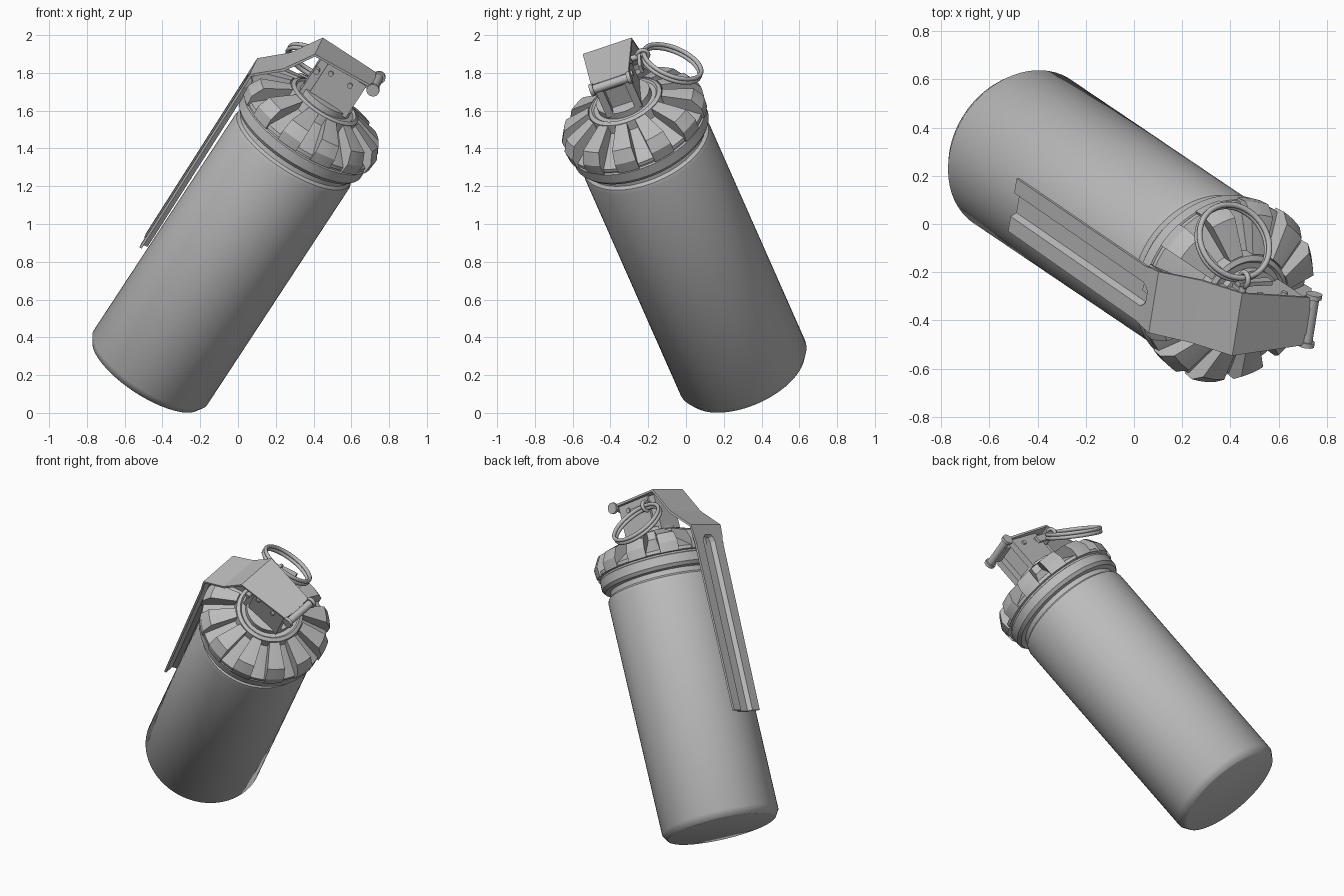
import bpy, bmesh, math
from mathutils import Matrix, Vector

if "Cube" in bpy.data.objects:
    bpy.data.objects.remove(bpy.data.objects["Cube"])

# Tilted frame: u = lever side, v = across the lever, a = canister axis
a = Vector((0.514, -0.347, 0.784)).normalized()
u = Vector((-0.845, -0.045, 0.534))
u = (u - a * u.dot(a)).normalized()
v = a.cross(u)
base = Vector((-0.486, 0.316, 0.205))
FRAME = Matrix.Translation(base) @ Matrix((u, v, a)).transposed().to_4x4()

grey = bpy.data.materials.new("grey_metal")
grey.diffuse_color = (0.5, 0.5, 0.5, 1)
grey.use_nodes = True
grey.node_tree.nodes["Principled BSDF"].inputs["Base Color"].default_value = grey.diffuse_color


def finish(bm, name, smooth=35, world=None):
    bmesh.ops.recalc_face_normals(bm, faces=bm.faces)
    me = bpy.data.meshes.new(name)
    bm.to_mesh(me)
    bm.free()
    ob = bpy.data.objects.new(name, me)
    bpy.context.collection.objects.link(ob)
    ob.matrix_world = world or FRAME
    me.materials.append(grey)
    bpy.ops.object.select_all(action='DESELECT')
    ob.select_set(True)
    bpy.context.view_layer.objects.active = ob
    if smooth:
        bpy.ops.object.shade_smooth_by_angle(angle=math.radians(smooth))
    return ob


def lathe(name, profile, n=64):
    """Closed turned part from (radius, height) pairs."""
    bm = bmesh.new()
    rings = [[bm.verts.new((r * math.cos(2 * math.pi * i / n), r * math.sin(2 * math.pi * i / n), h))
              for i in range(n)] for r, h in profile]
    for p, q in zip(rings, rings[1:]):
        for i in range(n):
            j = (i + 1) % n
            bm.faces.new((p[i], p[j], q[j], q[i]))
    bm.faces.new(rings[0])
    bm.faces.new(rings[-1])
    return finish(bm, name)


def box(name, lo, hi):
    bm = bmesh.new()
    bmesh.ops.create_cube(bm, size=1)
    for w in bm.verts:
        w.co = [(l + h) / 2 + c * (h - l) for l, h, c in zip(lo, hi, w.co)]
    return finish(bm, name, 0)


def rod(name, uu, tt, v0, v1, r):
    """Round rod running across the lever."""
    bm = bmesh.new()
    m = Matrix.Translation((uu, (v0 + v1) / 2, tt)) @ Matrix.Rotation(math.pi / 2, 4, 'X')
    bmesh.ops.create_cone(bm, cap_ends=True, segments=16, radius1=r, radius2=r, depth=abs(v1 - v0), matrix=m)
    return finish(bm, name)


def torus(name, world, big, small, n=48, k=10):
    bm = bmesh.new()
    g = [[bm.verts.new(((big + small * math.cos(2 * math.pi * j / k)) * math.cos(2 * math.pi * i / n),
                        (big + small * math.cos(2 * math.pi * j / k)) * math.sin(2 * math.pi * i / n),
                        small * math.sin(2 * math.pi * j / k))) for j in range(k)] for i in range(n)]
    for i in range(n):
        for j in range(k):
            bm.faces.new((g[i][j], g[(i + 1) % n][j], g[(i + 1) % n][(j + 1) % k], g[i][(j + 1) % k]))
    return finish(bm, name, 60, world)


# Canister with chamfered foot and rolled shoulder
lathe("canister", [(0.325, 0), (0.335, 0.005), (0.36, 0.045), (0.36, 1.5), (0.354, 1.522),
                   (0.338, 1.535), (0.335, 1.56), (0.335, 1.6)])
# Collar flange, sloped core and neck
lathe("collar", [(0.33, 1.565), (0.365, 1.57), (0.38, 1.59), (0.38, 1.645), (0.37, 1.65), (0.37, 1.66),
                 (0.385, 1.665), (0.385, 1.685), (0.21, 1.79), (0.205, 1.84), (0.185, 1.85),
                 (0.175, 1.84), (0.15, 1.84), (0.15, 1.875), (0.12, 1.88)])

# Wedge teeth around the collar
bm = bmesh.new()
tooth = [(0.2, 1.66), (0.395, 1.66), (0.4, 1.72), (0.365, 1.785), (0.21, 1.84)]
N, STEPS = 12, 4
for k in range(N):
    mid = math.radians(6 + 15) + 2 * math.pi * k / N
    secs = []
    for s in range(STEPS + 1):
        ang = mid + math.radians(17) * (s / STEPS - 0.5)
        secs.append([bm.verts.new((r * math.cos(ang), r * math.sin(ang), h)) for r, h in tooth])
    for p, q in zip(secs, secs[1:]):
        for i in range(len(tooth)):
            j = (i + 1) % len(tooth)
            bm.faces.new((p[i], p[j], q[j], q[i]))
    bm.faces.new(secs[0])
    bm.faces.new(secs[-1])
finish(bm, "collar_teeth", 25)

# Fuse head: core with two cheeks leaving a slot at the hinge end
box("fuse_head", (-0.085, -0.085, 1.84), (0.145, 0.085, 2.07))
for s in (-1, 1):
    box("head_cheek", (-0.135, min(s * 0.06, s * 0.1), 1.86), (0.1, max(s * 0.06, s * 0.1), 2.075))
    for uu in (0.06, -0.06):
        rod("head_peg", uu, 2.03, s * 0.09, s * 0.112, 0.014)

# Lever: bent plate with a recessed channel down the long strip
# station = (u, t, half width, channel half width, channel depth)
stations = [(-0.15, 2.088, 0.105, 0.05, 0), (0.185, 2.082, 0.138, 0.05, 0), (0.283, 1.915, 0.138, 0.05, 0),
            (0.413, 1.79, 0.135, 0.03, 0), (0.412, 1.735, 0.13, 0.025, 0), (0.412, 1.72, 0.128, 0.042, 0.026),
            (0.411, 1.69, 0.122, 0.055, 0.026), (0.398, 0.628, 0.117, 0.055, 0.026)]
bm = bmesh.new()
rows = []
for uu, t, w, c, d in stations:
    inner = c * 0.72
    rows.append([bm.verts.new((uu - dd, vv, t)) for vv, dd in
                 ((-w, 0), (-c, 0), (-inner, d), (inner, d), (c, 0), (w, 0))])
for p, q in zip(rows, rows[1:]):
    for i in range(5):
        bm.faces.new((p[i], p[i + 1], q[i + 1], q[i]))
lever = finish(bm, "lever", 0)
mod = lever.modifiers.new("thickness", 'SOLIDIFY')
mod.thickness = 0.014
mod.offset = 0

# Hinge pin with headed ends
rod("hinge_pin", -0.175, 2.08, -0.105, 0.105, 0.024)
for s in (-1, 1):
    rod("hinge_pin_head", -0.175, 2.08, s * 0.095, s * 0.115, 0.034)
box("hinge_hook", (-0.18, -0.06, 2.05), (-0.13, 0.06, 2.094))

# Safety pin, its clip and eye
rod("safety_pin", 0.13, 2.0, 0.12, -0.165, 0.016)
box("pin_clip", (0.0, -0.158, 1.975), (0.16, -0.14, 2.02))
torus("pin_eye", FRAME @ Matrix.Translation((0.13, -0.165, 2.0)) @ Matrix.Rotation(math.pi / 2, 4, 'Y'),
      0.03, 0.011, 20, 8)

# Double-wound pull ring
normal = Vector((0.452, 0.345, 0.822)).normalized()
turn = normal.to_track_quat('Z', 'Y').to_matrix().to_4x4()
for s in (-1, 1):
    centre = Vector((0.412, -0.075, 1.85)) + normal * 0.011 * s
    torus("pull_ring", Matrix.Translation(centre) @ turn, 0.162, 0.012)
